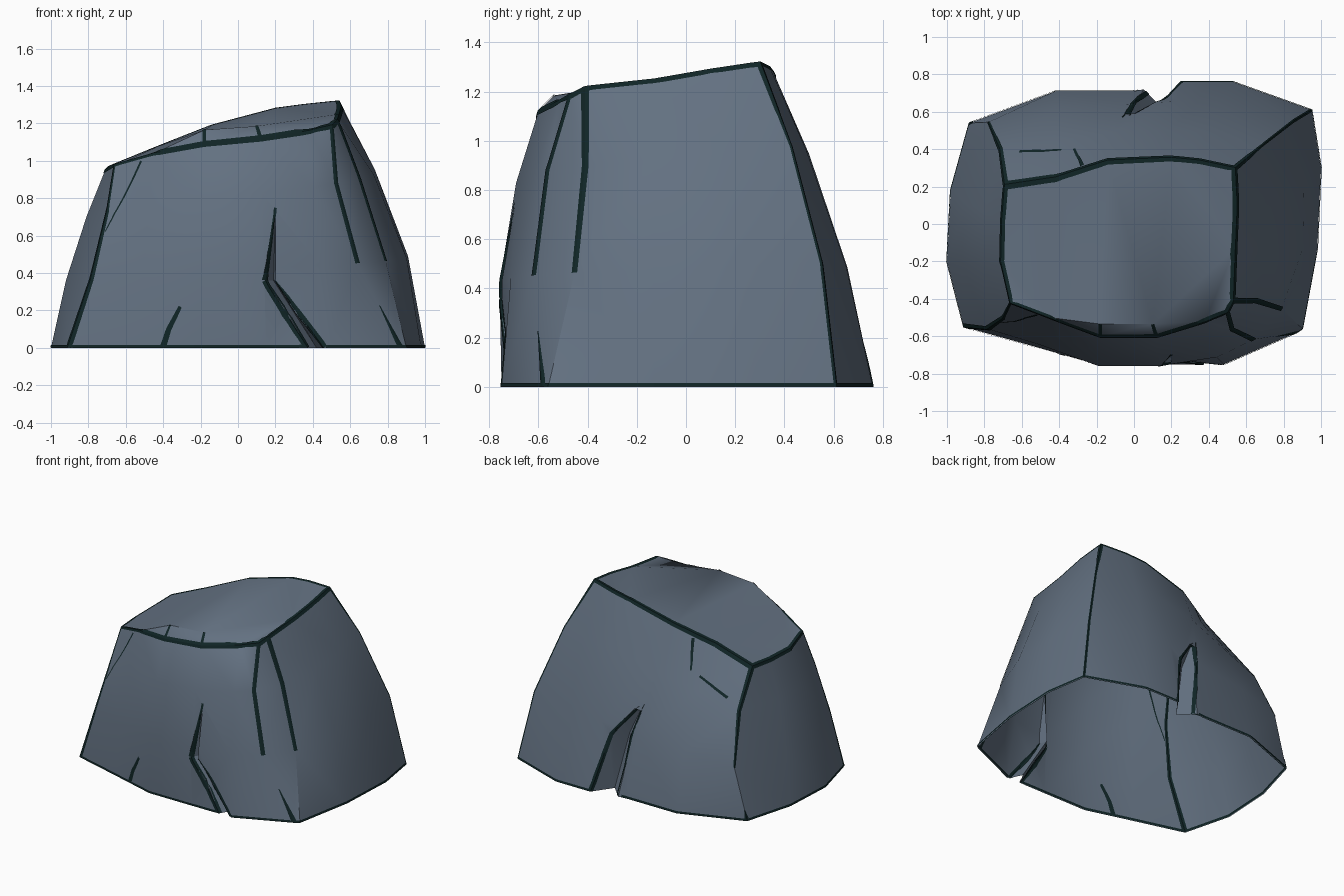
import bpy, bmesh
from mathutils import Vector
from mathutils.bvhtree import BVHTree

if "Cube" in bpy.data.objects:
    bpy.data.objects.remove(bpy.data.objects["Cube"])


def material(name, rgb):
    m = bpy.data.materials.new(name)
    m.diffuse_color = (*rgb, 1)
    m.use_nodes = True
    m.node_tree.nodes["Principled BSDF"].inputs["Base Color"].default_value = m.diffuse_color
    return m


slate = material("slate_grey", (0.125, 0.165, 0.22))
ink = material("dark_teal_ink", (0.005, 0.018, 0.019))


def add_object(name, bm, mat=None):
    me = bpy.data.meshes.new(name)
    bm.to_mesh(me)
    bm.free()
    ob = bpy.data.objects.new(name, me)
    bpy.context.collection.objects.link(ob)
    if mat:
        me.materials.append(mat)
    return ob


# Rock columns, anticlockwise from front left: base xy, top xyz, bulge xy
columns = [
    (-.91, -.55, -.66, -.42, .98, .03, -.06),
    (-.55, -.65, -.45, -.50, 1.04, 0, -.05),
    (-.20, -.75, -.18, -.60, 1.09, 0, -.065),
    (.15, -.75, .12, -.60, 1.12, 0, -.065),
    (.48, -.75, .38, -.52, 1.16, 0, -.05),
    (.87, -.58, .50, -.47, 1.19, -.09, -.08),
    (.90, -.56, .53, -.41, 1.22, .03, .05),
    (.98, -.13, .54, -.13, 1.25, .09, 0),
    (1.0, .30, .55, .10, 1.29, .08, 0),
    (.95, .61, .54, .30, 1.32, .06, .06),
    (.53, .76, .35, .34, 1.30, 0, .05),
    (.25, .76, .20, .355, 1.28, 0, .05),
    (.00, .71, -.14, .34, 1.19, 0, .07),
    (-.42, .71, -.42, .25, 1.08, 0, .09),
    (-.88, .54, -.69, .21, .97, .03, .13),
    (-.98, .18, -.705, .02, .955, -.03, 0),
    (-1.0, -.20, -.71, -.20, .95, -.03, 0),
]


def column_points(c):
    base, top = Vector((c[0], c[1], 0)), Vector(c[2:5])
    bulge = Vector((c[5], c[6], 0))
    return [base.lerp(top, t) + bulge * b
            for t, b in ((0, 0), (.38, 1), (.74, .8), (1, 0))]


P = [column_points(c) for c in columns]
n = len(P)
rim_in = [Vector((-.18, -.535, 1.165)), Vector((.10, -.535, 1.185))]

# Rock body: lofted walls, chamfered front rim, sloping cap
bm = bmesh.new()
V = [[bm.verts.new(p) for p in col] for col in P]
for i in range(n):
    a, b = V[i], V[(i + 1) % n]
    for r in range(3):
        bm.faces.new((a[r], b[r], b[r + 1], a[r + 1]))
i1, i2 = [bm.verts.new(p) for p in rim_in]
T = [col[3] for col in V]
bm.faces.new((T[1], T[2], i1))
bm.faces.new((T[2], T[3], i2, i1))
bm.faces.new((T[3], T[4], i2))
bm.faces.new(T[:2] + [i1, i2] + T[4:])
bm.faces.new([col[0] for col in reversed(V)])
bmesh.ops.triangulate(bm, faces=bm.faces[:])
bmesh.ops.recalc_face_normals(bm, faces=bm.faces[:])
rock = add_object("rock", bm, slate)


# Split cutters: (lip, crease, lip) at the base and midway, closing at an apex
def split_cutter(name, base, mid, z_mid, apex):
    bm = bmesh.new()
    rings = []
    for (a, c, b), z in ((base, -.1), (base, 0), (mid, z_mid)):
        c = Vector((*c, z))
        a, b = Vector((*a, z)), Vector((*b, z))
        rings.append([bm.verts.new(p) for p in
                      (c, c + (a - c) * 1.7, c + (b - c) * 1.7)])
    tip = bm.verts.new(apex)
    for lo, hi in zip(rings, rings[1:]):
        for k in range(3):
            j = (k + 1) % 3
            bm.faces.new((lo[k], lo[j], hi[j], hi[k]))
    for k in range(3):
        bm.faces.new((rings[-1][k], rings[-1][(k + 1) % 3], tip))
    bm.faces.new(rings[0])
    bmesh.ops.triangulate(bm, faces=bm.faces[:])
    bmesh.ops.recalc_face_normals(bm, faces=bm.faces[:])
    ob = add_object(name, bm)
    ob.hide_render = True
    ob.hide_set(True)
    mod = rock.modifiers.new(name, 'BOOLEAN')
    mod.operation = 'DIFFERENCE'
    mod.solver = 'EXACT'
    mod.object = ob


split_cutter("back_split_cutter", ((.25, .76), (.15, .62), (.07, .70)),
             ((.15, .67), (.06, .57), (.0, .65)), .42, (-.05, .55, .67))
split_cutter("front_split_cutter", ((.37, -.75), (.42, -.66), (.46, -.75)),
             ((.14, -.76), (.19, -.68), (.20, -.755)), .36, (.2, -.695, .74))

bpy.context.view_layer.objects.active = rock
rock.select_set(True)
for mod in list(rock.modifiers):
    bpy.ops.object.modifier_apply(modifier=mod.name)

# Open underside
bm = bmesh.new()
bm.from_mesh(rock.data)
under = [f for f in bm.faces if all(v.co.z < .001 for v in f.verts)]
bmesh.ops.delete(bm, geom=under, context='FACES')
bm.to_mesh(rock.data)
bvh = BVHTree.FromBMesh(bm)
bm.free()
for p in rock.data.polygons:
    p.material_index = 0
bpy.ops.object.shade_smooth_by_angle(angle=.5)


# Ink lines: thin ribbons wrapped on the surface, outside and inside
def surface(p):
    loc = bvh.find_nearest(p)[0]
    nor = Vector()
    for hit in bvh.find_nearest_range(loc, .012):
        nor += hit[1]
    if nor.length < 1e-4:
        nor = bvh.find_nearest(p)[1]
    return loc, nor.normalized()


def ink_line(bm, pts, w0, w1):
    pts = [Vector(p) for p in pts]
    path = []
    for a, b in zip(pts, pts[1:]):
        k = max(1, int((b - a).length / .035))
        path += [a.lerp(b, s / k) for s in range(k)]
    path = [surface(p) for p in path + [pts[-1]]]
    m = len(path) - 1
    for off in (.004, -.004):
        prev = None
        for i, (p, nor) in enumerate(path):
            tan = path[min(i + 1, m)][0] - path[max(i - 1, 0)][0]
            side = nor.cross(tan).normalized() * (w0 + (w1 - w0) * i / m) / 2
            row = []
            for s in (-1, 0, 1):
                q, qn = surface(p + side * s)
                q = q + qn * off
                q.z = max(q.z, 0)
                row.append(bm.verts.new(q))
            if prev:
                for s in (0, 1):
                    bm.faces.new((prev[s], prev[s + 1], row[s + 1], row[s]))
            prev = row


def ink_object(name, lines):
    bm = bmesh.new()
    for pts, w0, w1 in lines:
        ink_line(bm, pts, w0, w1)
    add_object(name, bm, ink)


tops = [col[3] for col in P]
ink_object("rim_lines", [
    (tops[0:6], .03, .045),
    (tops[5:10], .05, .05),
    (tops[9:15], .045, .06),
    (tops[14:] + tops[:1], .045, .04),
    ((tops[2], rim_in[0]), .022, .018),
    ((tops[3], rim_in[1]), .022, .018),
])
ink_object("corner_lines", [
    (P[0], .05, .02),
    (P[5][:0:-1], .025, .03),
    (P[6][:0:-1], .035, .025),
    ((P[5][0], P[5][0].lerp(P[5][1], .5)), .035, .006),
    (P[9][:3], .025, .022),
    (P[9][2:], .022, .04),
    (P[14][:0:-1], .045, .02),
    ((P[14][0], P[14][0].lerp(P[14][1], .2)), .04, .01),
    (((-.52, -.49, 1.0), (-.62, -.54, .82), (-.72, -.56, .63)), .012, .006),
])
ink_object("crack_lines", [
    (((.37, -.75, 0), (.14, -.75, .36)), .045, .04),
    (((.14, -.75, .36), (.18, -.73, .55), (.2, -.7, .75)), .04, .015),
    (((.46, -.75, 0), (.20, -.75, .36)), .045, .02),
    (((-.40, -.69, 0), (-.37, -.70, .1), (-.31, -.72, .22)), .035, .02),
    (((.25, .76, 0), (.15, .67, .42), (-.05, .56, .66)), .04, .02),
    (((.07, .70, 0), (0, .65, .42), (-.05, .56, .66)), .025, .03),
    (((-.28, .32, 1.11), (-.33, .43, .93)), .022, .012),
    (((-.40, .43, .91), (-.62, .41, .80)), .015, .02),
])
low = [col[0] + Vector((0, 0, .007)) for col in P]
ink_object("base_lines", [
    (low[13:] + low[:4] + [Vector((.36, -.75, .007))], .018, .018),
    ([Vector((.47, -.75, .007))] + low[4:12], .018, .018),
    ([Vector((.06, .70, .007))] + low[13:14], .018, .018),
])
